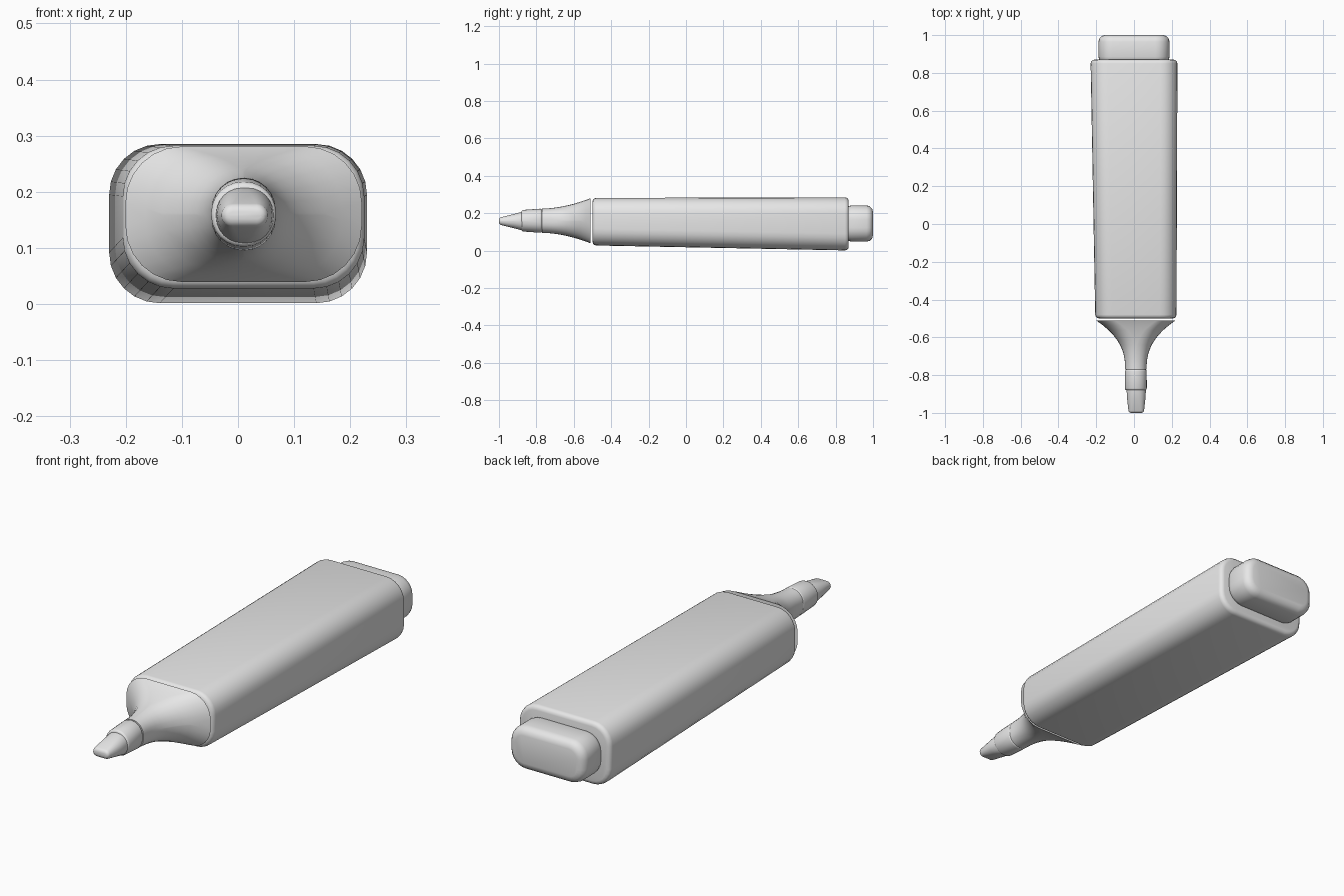
import bpy
import bmesh
from math import sin, cos, pi

cube = bpy.data.objects.get("Cube")
if cube:
    bpy.data.objects.remove(cube, do_unlink=True)

colour = (0.8, 0.8, 0.8, 1)
grey = bpy.data.materials.new("light_grey")
grey.use_nodes = True
grey.diffuse_color = colour
grey.node_tree.nodes["Principled BSDF"].inputs["Base Color"].default_value = colour

CORNER_STEPS = 6
SHOULDER_STEPS = 10


def rounded_ring(bm, y, centre, half, corner):
    """Rounded rectangle of vertices standing across the length of the pen."""
    radius = min(corner, min(half) * 0.98)
    ring = []
    for quarter, (side, rise) in enumerate([(1, 1), (-1, 1), (-1, -1), (1, -1)]):
        middle_x = centre[0] + side * (half[0] - radius)
        middle_z = centre[1] + rise * (half[1] - radius)
        for step in range(CORNER_STEPS + 1):
            angle = (quarter + step / CORNER_STEPS) * pi / 2
            x = middle_x + radius * cos(angle)
            z = middle_z + radius * sin(angle)
            ring.append(bm.verts.new((x, y, z)))
    return ring


def loft(name, sections, edge=0):
    """Skin sections (y, centre, half size, corner); edge rounds the end rims."""
    bm = bmesh.new()
    rings = [rounded_ring(bm, *section) for section in sections]
    count = len(rings[0])
    for near, far in zip(rings, rings[1:]):
        for i in range(count):
            following = (i + 1) % count
            bm.faces.new((near[i], near[following], far[following], far[i]))
    caps = [bm.faces.new(rings[0]), bm.faces.new(rings[-1])]
    bmesh.ops.recalc_face_normals(bm, faces=bm.faces)
    if edge:
        rims = [rim for cap in caps for rim in cap.edges]
        bmesh.ops.bevel(bm, geom=rims, offset=edge, segments=3,
                        profile=0.5, affect="EDGES")

    mesh = bpy.data.meshes.new(name)
    bm.to_mesh(mesh)
    bm.free()
    mesh.materials.append(grey)
    part = bpy.data.objects.new(name, mesh)
    bpy.context.collection.objects.link(part)
    bpy.ops.object.select_all(action="DESELECT")
    part.select_set(True)
    bpy.context.view_layer.objects.active = part
    bpy.ops.object.shade_smooth_by_angle(angle=0.8)


def blend(start, end, amount):
    return start + (end - start) * amount


# Long barrel, slightly larger and lower towards the back
barrel_front = -0.5
barrel_back = 0.87
front_centre, front_half = (0.01, 0.155), (0.215, 0.127)
back_centre, back_half = (0, 0.143), (0.23, 0.142)
loft("barrel", [
    (barrel_front, front_centre, front_half, 0.09),
    (barrel_back, back_centre, back_half, 0.09),
], edge=0.02)

# Shoulder flaring down from the barrel to the round neck
neck_start = -0.77
neck_centre, neck_half = (0.01, 0.16), (0.058, 0.068)
shoulder = []
for step in range(SHOULDER_STEPS + 1):
    along = step / SHOULDER_STEPS
    width = blend(neck_half[0], front_half[0], (1 - along) ** 2.5)
    height = blend(neck_half[1], front_half[1], (1 - along) ** 1.8)
    y = blend(barrel_front - 0.01, neck_start, along)
    shoulder.append((y, neck_centre, (width * 0.98, height * 0.95), 0.1))
loft("shoulder", shoulder)

# Round neck ending in a small collar
loft("neck", [
    (neck_start, neck_centre, (0.057, 0.065), 0.1),
    (-0.88, neck_centre, (0.058, 0.057), 0.1),
], edge=0.01)

# Chisel nib, flattening to a narrow rounded tip
nib_centre = (0.012, 0.158)
loft("nib", [
    (-0.86, nib_centre, (0.052, 0.054), 0.05),
    (-0.92, nib_centre, (0.049, 0.038), 0.04),
    (-1, nib_centre, (0.04, 0.018), 0.02),
], edge=0.012)

# Soft-edged plug at the back end
plug_centre, plug_half = (0, 0.145), (0.188, 0.097)
loft("end_plug", [
    (barrel_back - 0.02, plug_centre, plug_half, 0.075),
    (1, plug_centre, plug_half, 0.075),
], edge=0.035)
